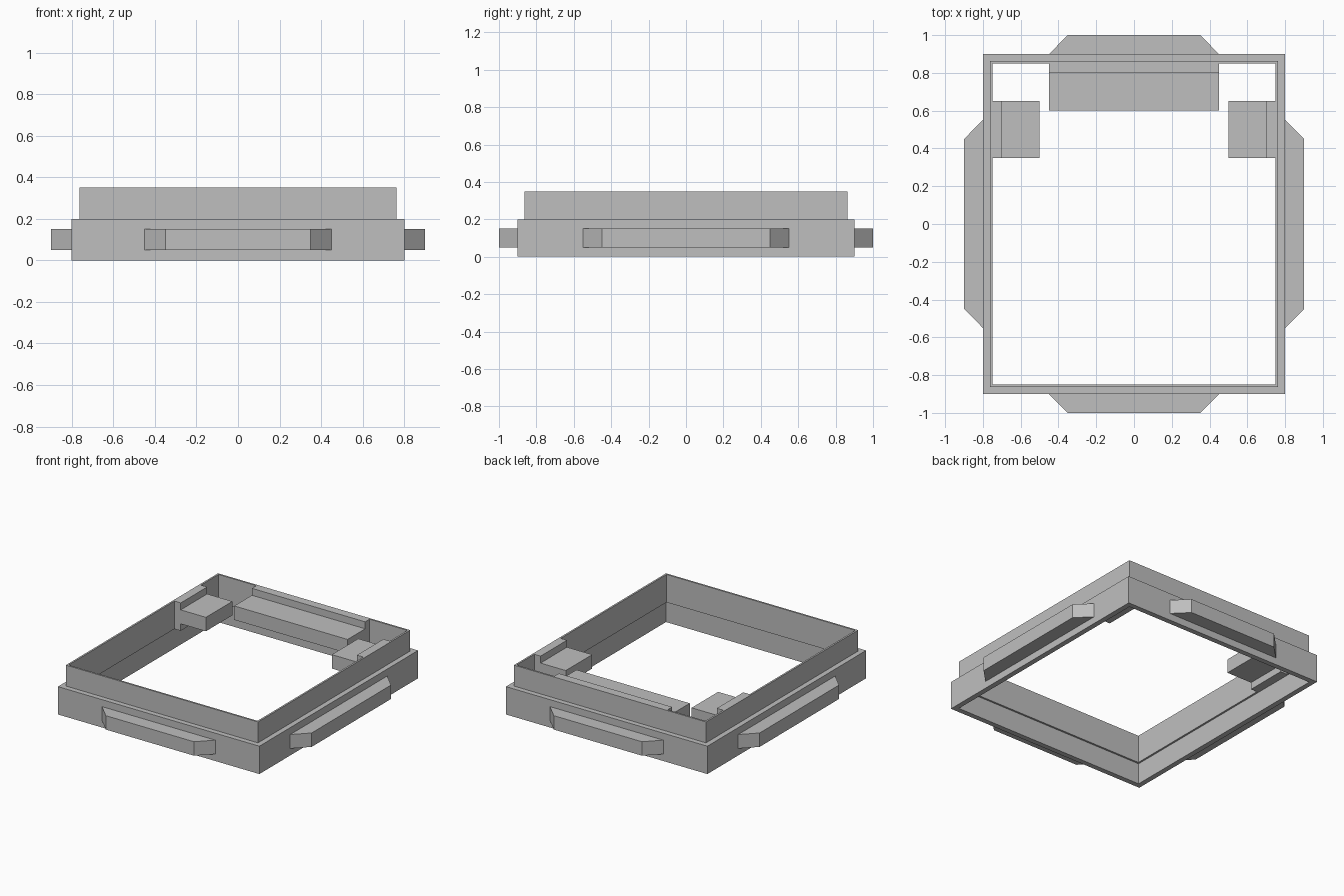
import bpy
import bmesh
from mathutils import Vector

cube = bpy.data.objects.get("Cube")
if cube:
    bpy.data.objects.remove(cube, do_unlink=True)

grey = bpy.data.materials.new("plain grey")
grey.use_nodes = True
colour = (0.52, 0.52, 0.52, 1)
grey.diffuse_color = colour
grey.node_tree.nodes["Principled BSDF"].inputs["Base Color"].default_value = colour

HALF_X, HALF_Y = 0.8, 0.9   # outer half size of the frame
WALL = 0.05                 # total wall thickness
STEP = 0.037                # where the upper rim starts


def finish(name, bm):
    bmesh.ops.recalc_face_normals(bm, faces=bm.faces)
    mesh = bpy.data.meshes.new(name)
    bm.to_mesh(mesh)
    bm.free()
    mesh.materials.append(grey)
    obj = bpy.data.objects.new(name, mesh)
    bpy.context.collection.objects.link(obj)
    return obj


def prism(name, points, along):
    """Extrude a flat outline along a vector."""
    bm = bmesh.new()
    face = bm.faces.new([bm.verts.new(p) for p in points])
    new = bmesh.ops.extrude_face_region(bm, geom=[face], use_keep_orig=True)
    verts = [v for v in new["geom"] if isinstance(v, bmesh.types.BMVert)]
    bmesh.ops.translate(bm, verts=verts, vec=Vector(along))
    return finish(name, bm)


# Stepped frame: a wall section swept round the rectangle
section = [(0, 0), (0, 0.2), (STEP, 0.2), (STEP, 0.35),
           (WALL, 0.35), (WALL, 0.15), (STEP, 0.15), (STEP, 0)]
bm = bmesh.new()
rings = []
for sx, sy in ((1, 1), (-1, 1), (-1, -1), (1, -1)):
    rings.append([bm.verts.new((sx * (HALF_X - d), sy * (HALF_Y - d), z))
                  for d, z in section])
for i, ring in enumerate(rings):
    after = rings[(i + 1) % len(rings)]
    for j in range(len(section)):
        k = (j + 1) % len(section)
        bm.faces.new((ring[j], ring[k], after[k], after[j]))
finish("frame", bm)


# Chamfered grips on all four sides
def grip_outline(half_length):
    return [(-half_length, 0), (half_length, 0),
            (half_length - 0.1, 0.1), (0.1 - half_length, 0.1)]


for side, s in (("left", 1), ("right", -1)):
    prism(side + "_grip", [(s * (HALF_X + d), t, 0.05) for t, d in grip_outline(0.55)],
          (0, 0, 0.1))
for side, s in (("back", 1), ("front", -1)):
    prism(side + "_grip", [(t, s * (HALF_Y + d), 0.05) for t, d in grip_outline(0.45)],
          (0, 0, 0.1))

# Inner brackets: an upright plate with a shelf
bracket = [(0, 0.15), (0, 0.35), (0.05, 0.35), (0.05, 0.3),
           (0.25, 0.3), (0.25, 0.2), (0.05, 0.2), (0.05, 0.15)]
for side, s in (("left", 1), ("right", -1)):
    prism(side + "_bracket", [(s * (HALF_X - WALL - d), 0.35, z) for d, z in bracket],
          (0, 0.3, 0))
prism("back_bracket", [(-0.45, HALF_Y - WALL - d, z) for d, z in bracket], (0.9, 0, 0))
